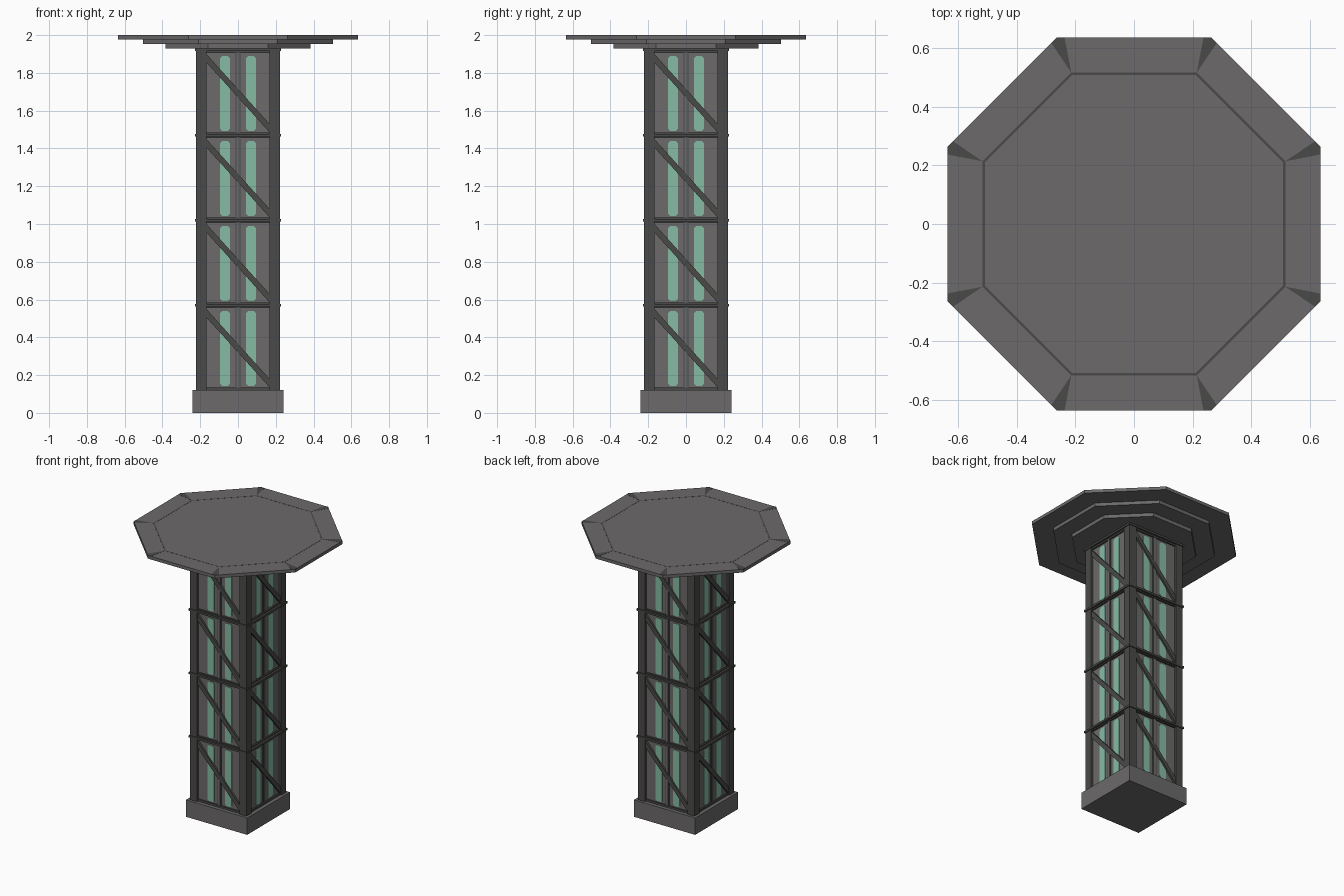
import bpy, bmesh, math
from mathutils import Matrix, Vector

if "Cube" in bpy.data.objects:
    bpy.data.objects.remove(bpy.data.objects["Cube"])


def material(name, rgb):
    m = bpy.data.materials.new(name)
    m.diffuse_color = (*rgb, 1)
    m.use_nodes = True
    m.node_tree.nodes["Principled BSDF"].inputs["Base Color"].default_value = m.diffuse_color
    return m


GREY = material("warm grey metal", (0.150, 0.143, 0.143))
DARK = material("dark grey metal", (0.068, 0.068, 0.066))
GREEN = material("pale green light", (0.24, 0.50, 0.37))


def finish(bm, name, mat):
    bmesh.ops.recalc_face_normals(bm, faces=bm.faces)
    me = bpy.data.meshes.new(name)
    bm.to_mesh(me)
    bm.free()
    me.materials.append(mat)
    ob = bpy.data.objects.new(name, me)
    bpy.context.collection.objects.link(ob)
    return ob


def box(bm, lo, hi):
    lo, hi = Vector(lo), Vector(hi)
    m = Matrix.Translation((lo + hi) / 2) @ Matrix.Diagonal((*(hi - lo), 1))
    bmesh.ops.create_cube(bm, size=1, matrix=m)


def prism(bm, pts, direction):
    """Extrude a flat outline along a direction."""
    f = bm.faces.new([bm.verts.new(p) for p in pts])
    r = bmesh.ops.extrude_face_region(bm, geom=[f])
    vs = [v for v in r["geom"] if isinstance(v, bmesh.types.BMVert)]
    bmesh.ops.translate(bm, verts=vs, vec=direction)
    return vs


def four_sides(bm):
    """Repeat the front side round the column."""
    src = bm.verts[:] + bm.edges[:] + bm.faces[:]
    for i in (1, 2, 3):
        d = bmesh.ops.duplicate(bm, geom=src)
        vs = [v for v in d["geom"] if isinstance(v, bmesh.types.BMVert)]
        bmesh.ops.rotate(bm, verts=vs, cent=(0, 0, 0),
                         matrix=Matrix.Rotation(i * math.pi / 2, 3, 'Z'))


def octagon(apothem, z):
    r = apothem / math.cos(math.pi / 8)
    return [Vector((r * math.cos(a), r * math.sin(a), z))
            for a in [math.pi / 8 + k * math.pi / 4 for k in range(8)]]


# base block
bm = bmesh.new()
box(bm, (-.24, -.24, 0), (.24, .24, .12))
finish(bm, "base", GREY)

# inner column carrying the panels
bm = bmesh.new()
box(bm, (-.204, -.204, .12), (.204, .204, 1.93))
finish(bm, "column_core", GREY)

# corner posts
bm = bmesh.new()
box(bm, (-.222, -.222, .12), (-.167, -.167, 1.93))
four_sides(bm)
finish(bm, "corner_posts", DARK)

BAYS = [.12 + .45 * i for i in range(4)]

# diagonal braces and horizontal rails
bm = bmesh.new()
for z in BAYS:
    t, b = z + .433, z + .012
    prism(bm, [(-.17, -.218, t), (-.17, -.218, t - .045),
               (.17, -.218, b), (.17, -.218, b + .045)], (0, .016, 0))
    box(bm, (-.17, -.214, z), (.17, -.2, z + .014))
    box(bm, (-.17, -.214, z + .434), (.17, -.2, z + .45))
four_sides(bm)
finish(bm, "braces_and_rails", DARK)

# thin rings between bays
bm = bmesh.new()
for z in BAYS[1:]:
    box(bm, (-.228, -.228, z - .008), (.228, .228, z + .006))
finish(bm, "bay_rings", DARK)

# centre mullion with dark edging
bm = bmesh.new()
box(bm, (-.008, -.212, .12), (.008, -.2, 1.92))
four_sides(bm)
finish(bm, "centre_mullions", GREY)
bm = bmesh.new()
for s in (-1, 1):
    x = s * .011
    box(bm, (x - .003, -.209, .12), (x + .003, -.2, 1.92))
four_sides(bm)
finish(bm, "mullion_edges", DARK)

# green light strips with clipped corners
bm = bmesh.new()
for z in BAYS:
    lo, hi, c = z + .022, z + .42, .012
    for s in (-1, 1):
        a, b = s * .069 - .027, s * .069 + .027
        prism(bm, [(x, -.2075, h) for x, h in
                   ((a + c, lo), (b - c, lo), (b, lo + c), (b, hi - c),
                    (b - c, hi), (a + c, hi), (a, hi - c), (a, lo + c))], (0, .005, 0))
four_sides(bm)
finish(bm, "light_strips", GREEN)

# collar under the top
bm = bmesh.new()
box(bm, (-.228, -.228, 1.915), (.228, .228, 1.93))
finish(bm, "top_collar", DARK)

# stepped octagonal top
for name, ap, z0, z1 in (("lower_tier", .385, 1.928, 1.953),
                         ("middle_tier", .502, 1.953, 1.977),
                         ("top_slab", .635, 1.977, 1.9994)):
    bm = bmesh.new()
    prism(bm, octagon(ap, z0), (0, 0, z1 - z0))
    finish(bm, name, GREY)

# faint dark seams on the top slab
bm = bmesh.new()
inner, outer, rim = octagon(.508, 1.999), octagon(.516, 1.999), octagon(.635, 1.999)
for k in range(8):
    n = (k + 1) % 8
    prism(bm, [inner[k], inner[n], outer[n], outer[k]], (0, 0, .001))
    p = (k - 1) % 8
    prism(bm, [outer[k], rim[k].lerp(rim[p], .05), rim[k], rim[k].lerp(rim[n], .05)],
          (0, 0, .001))
finish(bm, "top_seams", DARK)
